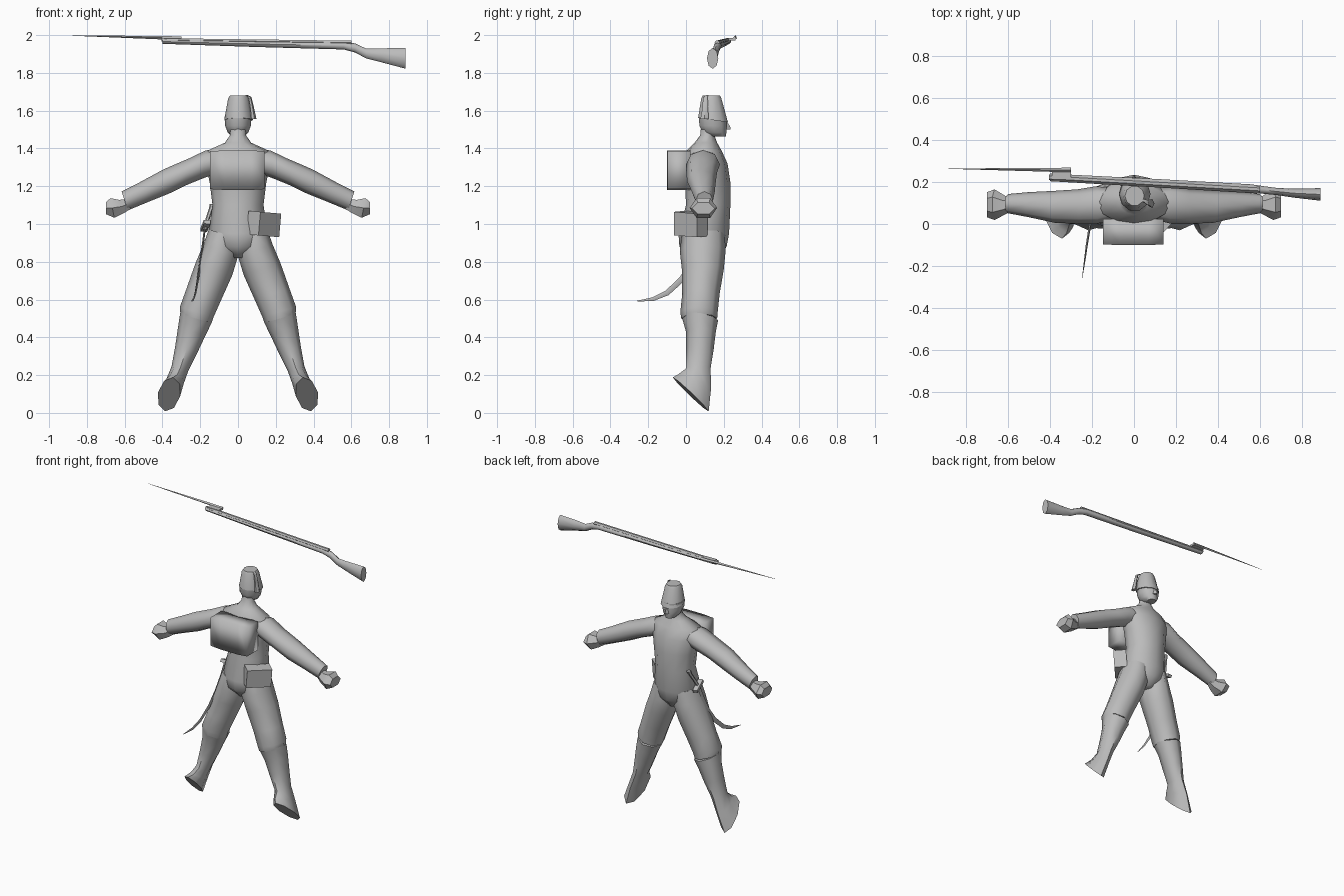
import bpy, bmesh, math
from mathutils import Vector, Matrix

mat = bpy.data.materials.new("plain grey")
mat.diffuse_color = (0.5, 0.5, 0.5, 1)


def finish(name, bm, mirror=False, angle=50):
    bmesh.ops.recalc_face_normals(bm, faces=bm.faces)
    me = bpy.data.meshes.new(name)
    bm.to_mesh(me)
    bm.free()
    me.materials.append(mat)
    ob = bpy.data.objects.new(name, me)
    bpy.context.collection.objects.link(ob)
    bpy.ops.object.select_all(action='DESELECT')
    ob.select_set(True)
    bpy.context.view_layer.objects.active = ob
    bpy.ops.object.shade_smooth_by_angle(angle=math.radians(angle))
    if mirror:
        mod = ob.modifiers.new("mirror", 'MIRROR')
        mod.use_mirror_merge = False
    return ob


def loft(name, rings, n=8, phase=0.0, mirror=False, angle=50):
    """Skin a row of elliptical rings (centre, half axis u, half axis v)."""
    bm = bmesh.new()
    rows = []
    for c, u, v in rings:
        c, u, v = Vector(c), Vector(u), Vector(v)
        rows.append([bm.verts.new(c + u * math.cos(a) + v * math.sin(a))
                     for a in (2 * math.pi * (i + phase) / n for i in range(n))])
    for r, s in zip(rows, rows[1:]):
        for i in range(n):
            j = (i + 1) % n
            bm.faces.new((r[i], r[j], s[j], s[i]))
    bm.faces.new(rows[0])
    bm.faces.new(rows[-1])
    return finish(name, bm, mirror, angle)


def level(x, z, rx, y0, y1, tilt=0.0, lean=0.0):
    """Ring for upright parts: spans y0..y1, tilted sideways or leaning forward."""
    return (x, (y0 + y1) / 2, z), (rx, 0, tilt), (0, (y1 - y0) / 2, lean)


def across(x, y, z, ry, rz, tx=0.0):
    """Ring for parts that run along x."""
    return (x, y, z), (0, ry, 0), (tx, 0, rz)


def box(name, size, centre, rot=(0, 0, 0), bevel=0.0):
    bm = bmesh.new()
    bmesh.ops.create_cube(bm, size=1)
    bmesh.ops.scale(bm, vec=size, verts=bm.verts)
    if bevel:
        bmesh.ops.bevel(bm, geom=bm.edges[:], offset=bevel, segments=1, affect='EDGES')
    m = Matrix.Translation(centre)
    for a, ax in zip(rot, 'XYZ'):
        m = m @ Matrix.Rotation(math.radians(a), 4, ax)
    bm.transform(m)
    return finish(name, bm, angle=30)


# Torso with sloping shoulders and neck
loft("torso", [
    level(0, 0.82, 0.035, 0.02, 0.17),
    level(0, 0.88, 0.125, -0.035, 0.215),
    level(0, 0.95, 0.158, -0.04, 0.228),
    level(0, 1.10, 0.135, 0.0, 0.235),
    level(0, 1.22, 0.15, -0.005, 0.235),
    level(0, 1.32, 0.17, -0.005, 0.22),
    level(0, 1.385, 0.17, 0.0, 0.19),
    level(0, 1.43, 0.07, 0.045, 0.165),
    level(0, 1.47, 0.042, 0.075, 0.15),
    level(0, 1.52, 0.045, 0.08, 0.155)], n=12, angle=70)

# Head, nose and fez
loft("head", [
    level(0, 1.462, 0.032, 0.125, 0.213),
    level(0, 1.485, 0.055, 0.085, 0.217),
    level(0, 1.52, 0.068, 0.067, 0.218),
    level(0, 1.57, 0.072, 0.065, 0.218)], n=10)
loft("nose", [
    level(0, 1.500, 0.016, 0.19, 0.236),
    level(0, 1.510, 0.014, 0.19, 0.236),
    level(0, 1.545, 0.007, 0.19, 0.217)], n=4)
loft("fez", [
    level(0.003, 1.55, 0.076, 0.06, 0.226, lean=-0.012),
    level(0.003, 1.665, 0.055, 0.078, 0.19),
    level(0.003, 1.68, 0.046, 0.086, 0.182)], n=10)

# Tassel hanging from the fez
loft("tassel", [
    level(0.045, 1.682, 0.006, 0.105, 0.119),
    level(0.063, 1.672, 0.008, 0.09, 0.115),
    level(0.075, 1.61, 0.011, 0.085, 0.118),
    level(0.083, 1.555, 0.015, 0.075, 0.12)], n=5)

# Thighs and breeches
loft("thigh", [
    level(0.08, 0.95, 0.075, -0.02, 0.205, 0.02),
    level(0.092, 0.86, 0.092, -0.033, 0.21, 0.03),
    level(0.128, 0.76, 0.098, -0.022, 0.20, 0.03),
    level(0.18, 0.63, 0.092, -0.02, 0.178, 0.03),
    level(0.218, 0.535, 0.09, -0.03, 0.168, 0.025),
    level(0.223, 0.50, 0.082, -0.025, 0.165, 0.025)], mirror=True, angle=60)

# Boots ending in slanted soles
loft("boot", [
    level(0.222, 0.505, 0.084, -0.026, 0.17, 0.025, -0.015),
    level(0.245, 0.43, 0.073, 0.0, 0.158, 0.02),
    level(0.272, 0.34, 0.06, 0.0, 0.147, 0.015),
    level(0.307, 0.235, 0.045, 0.0, 0.13, 0.01),
    ((0.333, 0.045, 0.168), (0.046, 0, 0.012), (0.012, 0.088, -0.035)),
    ((0.365, 0.025, 0.098), (0.058, 0, 0.012), (0.022, 0.095, -0.09))],
    mirror=True, angle=55)

# Sleeves, cuffs and fists
loft("sleeve", [
    across(0.10, 0.095, 1.335, 0.075, 0.06, 0.01),
    across(0.18, 0.09, 1.315, 0.09, 0.075, -0.01),
    across(0.27, 0.083, 1.275, 0.082, 0.072, -0.01),
    across(0.38, 0.082, 1.225, 0.076, 0.064, 0.015),
    across(0.50, 0.092, 1.168, 0.06, 0.054, 0.018),
    across(0.60, 0.097, 1.122, 0.046, 0.05, 0.016)], mirror=True, angle=60)
loft("fist", [
    across(0.575, 0.095, 1.108, 0.028, 0.03, 0.01),
    across(0.615, 0.09, 1.093, 0.045, 0.04, 0.015),
    across(0.665, 0.092, 1.085, 0.073, 0.06, 0.012),
    across(0.700, 0.092, 1.083, 0.06, 0.035)], n=6, mirror=True, angle=45)

# Backpack with a rounded rear
loft("backpack", [
    across(-0.147, -0.037, 1.285, 0.085, 0.142),
    across(-0.07, -0.039, 1.285, 0.087, 0.148),
    across(0.07, -0.039, 1.285, 0.087, 0.148),
    across(0.140, -0.037, 1.285, 0.085, 0.142)], n=4, phase=0.5, angle=100)

# Ammunition pouch on the rear hip
box("hip_pouch", (0.165, 0.085, 0.125), (0.137, 0.025, 1.0), (0, 5, 48))

# Curved sabre blade, thin and tapering
path = [(-0.175, 0.105, 0.98, 0.014), (-0.185, 0.08, 0.90, 0.015), (-0.20, 0.04, 0.80, 0.016),
        (-0.212, -0.02, 0.71, 0.016), (-0.225, -0.10, 0.635, 0.014),
        (-0.235, -0.175, 0.602, 0.010), (-0.247, -0.258, 0.592, 0.002)]
rings = []
for i, p in enumerate(path):
    t = Vector(path[min(i + 1, 6)][:3]) - Vector(path[max(i - 1, 0)][:3])
    w = t.cross(Vector((1, 0, 0))).normalized()
    rings.append((p[:3], (p[3] * 0.35, 0, 0), w * p[3]))
loft("sabre_blade", rings, n=4, angle=40)

# Sabre grip, pommel and crossguard
loft("sabre_grip", [
    level(-0.175, 0.97, 0.011, 0.09, 0.115),
    level(-0.160, 1.03, 0.011, 0.115, 0.14),
    level(-0.142, 1.085, 0.011, 0.145, 0.17),
    level(-0.135, 1.105, 0.016, 0.145, 0.18)], n=6)
box("sabre_guard", (0.035, 0.10, 0.022), (-0.172, 0.11, 0.99), (-25, 0, 10))

# Rifle barrel and wooden stock
loft("rifle_barrel", [
    across(-0.405, 0.222, 1.975, 0.013, 0.010),
    across(0.60, 0.165, 1.960, 0.014, 0.012)], n=6)
loft("rifle_stock", [
    across(-0.40, 0.222, 1.966, 0.018, 0.012),
    across(0.10, 0.195, 1.953, 0.020, 0.016),
    across(0.56, 0.168, 1.944, 0.021, 0.020),
    across(0.62, 0.162, 1.932, 0.018, 0.024),
    across(0.68, 0.155, 1.902, 0.017, 0.026),
    across(0.76, 0.147, 1.893, 0.021, 0.037),
    across(0.888, 0.141, 1.877, 0.030, 0.055)], n=8, angle=50)

# Bayonet fixed beside the muzzle
loft("bayonet", [
    across(-0.885, 0.264, 1.998, 0.001, 0.001),
    across(-0.40, 0.258, 1.986, 0.009, 0.009),
    across(-0.30, 0.257, 1.983, 0.012, 0.010)], n=4, angle=40)
box("bayonet_socket", (0.09, 0.05, 0.014), (-0.345, 0.237, 1.979))
